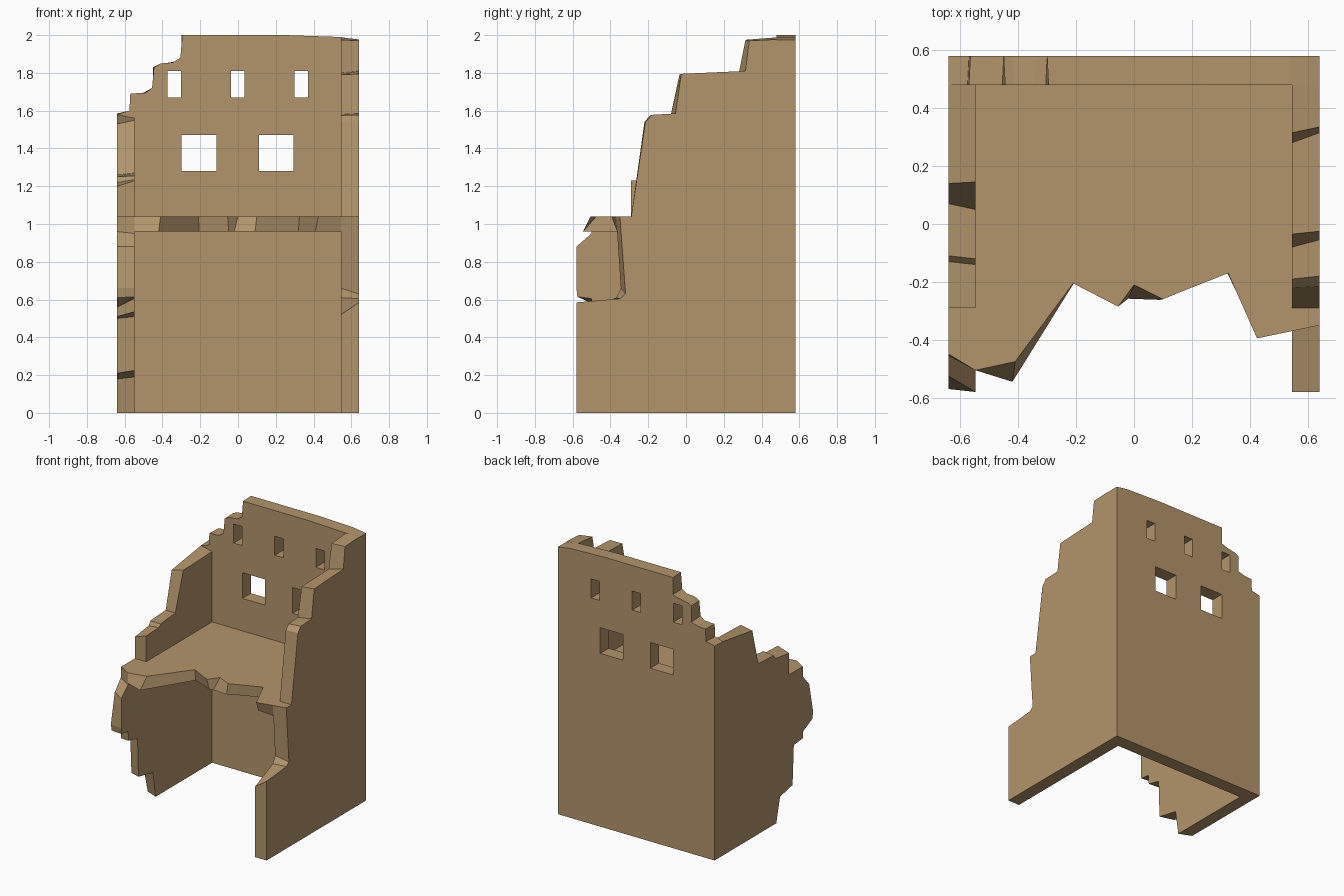
import bpy, bmesh

stone = bpy.data.materials.new("sandstone")
stone.diffuse_color = (0.45, 0.30, 0.15, 1)


def loft(name, loop_a, loop_b):
    """Closed solid between two matching loops of 3D points."""
    bm = bmesh.new()
    a = [bm.verts.new(p) for p in loop_a]
    b = [bm.verts.new(p) for p in loop_b]
    n = len(a)
    bm.faces.new(a)
    bm.faces.new(b[::-1])
    for i in range(n):
        j = (i + 1) % n
        bm.faces.new((a[i], b[i], b[j], a[j]))
    bmesh.ops.recalc_face_normals(bm, faces=bm.faces[:])
    mesh = bpy.data.meshes.new(name)
    bm.to_mesh(mesh)
    bm.free()
    mesh.materials.append(stone)
    obj = bpy.data.objects.new(name, mesh)
    bpy.context.collection.objects.link(obj)
    return obj


def side_wall(name, x_outer, x_inner, outer, inner):
    """Broken side wall lofted from its outer to its inner (y, z) profile."""
    return loft(name, [(x_outer, y, z) for y, z in outer],
                [(x_inner, y, z) for y, z in inner])


# Back wall with crumbled upper left corner: front and back (x, z) profiles
base = [(-0.64, 0), (0.64, 0), (0.64, 1.975), (0.54, 1.99), (0.25, 2.0)]
front = base + [(-0.295, 2.0), (-0.305, 1.88), (-0.345, 1.855), (-0.41, 1.85),
                (-0.445, 1.83), (-0.455, 1.72), (-0.49, 1.695), (-0.57, 1.69),
                (-0.575, 1.60), (-0.64, 1.58)]
back = base + [(-0.30, 2.0), (-0.30, 1.875), (-0.335, 1.86), (-0.42, 1.845),
               (-0.45, 1.83), (-0.45, 1.71), (-0.50, 1.695), (-0.565, 1.69),
               (-0.57, 1.60), (-0.64, 1.585)]
back_wall = loft("back_wall", [(x, 0.48, z) for x, z in front],
                 [(x, 0.58, z) for x, z in back])

# Window openings: two square, three narrow
windows = [(x, x + 0.185, 1.28, 1.47) for x in (-0.30, 0.11)]
windows += [(x, x + 0.07, 1.67, 1.81) for x in (-0.372, -0.036, 0.30)]
for x0, x1, z0, z1 in windows:
    rect = [(x0, z0), (x1, z0), (x1, z1), (x0, z1)]
    cutter = loft("window_cutter", [(x, 0.4, z) for x, z in rect],
                  [(x, 0.7, z) for x, z in rect])
    cutter.hide_render = True
    mod = back_wall.modifiers.new("window", 'BOOLEAN')
    mod.operation = 'DIFFERENCE'
    mod.solver = 'EXACT'
    mod.object = cutter
    bpy.context.view_layer.objects.active = back_wall
    bpy.ops.object.modifier_apply(modifier=mod.name)
    bpy.data.objects.remove(cutter)

# Right wall, stepped down towards the front
side_wall("right_wall", 0.64, 0.545,
          [(-0.58, 0), (0.48, 0), (0.48, 1.977), (0.335, 1.97), (0.315, 1.81),
           (-0.025, 1.795), (-0.055, 1.585), (-0.18, 1.578), (-0.215, 1.54),
           (-0.29, 1.04), (-0.35, 1.04), (-0.32, 0.63), (-0.35, 0.605),
           (-0.58, 0.585)],
          [(-0.58, 0), (0.48, 0), (0.48, 1.988), (0.315, 1.975), (0.28, 1.80),
           (-0.035, 1.79), (-0.08, 1.58), (-0.19, 1.575), (-0.22, 1.54),
           (-0.29, 1.04), (-0.37, 1.04), (-0.345, 0.66), (-0.37, 0.61),
           (-0.58, 0.52)])

# Left wall, overhanging below the floor and stepped above it
side_wall("left_wall", -0.64, -0.548,
          [(0.48, 0), (-0.14, 0), (-0.185, 0.18), (-0.33, 0.21), (-0.345, 0.50),
           (-0.45, 0.51), (-0.455, 0.56), (-0.56, 0.61), (-0.57, 0.66),
           (-0.525, 0.88), (-0.455, 0.96), (-0.45, 1.04), (-0.29, 1.04),
           (-0.29, 1.20), (-0.13, 1.22), (-0.11, 1.25), (0.07, 1.26),
           (0.14, 1.53), (0.48, 1.58)],
          [(0.48, 0), (-0.18, 0), (-0.21, 0.19), (-0.38, 0.225), (-0.39, 0.51),
           (-0.495, 0.535), (-0.50, 0.605), (-0.575, 0.615), (-0.58, 0.66),
           (-0.58, 0.88), (-0.50, 0.95), (-0.505, 1.04), (-0.29, 1.04),
           (-0.29, 1.23), (-0.14, 1.235), (-0.12, 1.255), (0.05, 1.27),
           (0.145, 1.55), (0.48, 1.56)])

# Upper floor slab with a ragged front edge: top and underside (x, y) outlines
top = [(0.545, 0.48), (-0.548, 0.48), (-0.548, -0.505), (-0.41, -0.475),
       (-0.21, -0.205), (-0.055, -0.285), (0.0, -0.21), (0.10, -0.26),
       (0.16, -0.235), (0.325, -0.17), (0.425, -0.395), (0.545, -0.37)]
under = [(0.545, 0.48), (-0.548, 0.48), (-0.548, -0.50), (-0.42, -0.545),
         (-0.205, -0.20), (-0.05, -0.265), (-0.02, -0.258), (0.09, -0.262),
         (0.16, -0.23), (0.32, -0.165), (0.41, -0.35), (0.545, -0.365)]
loft("upper_floor", [(x, y, 1.04) for x, y in top],
     [(x, y, 0.96) for x, y in under])
